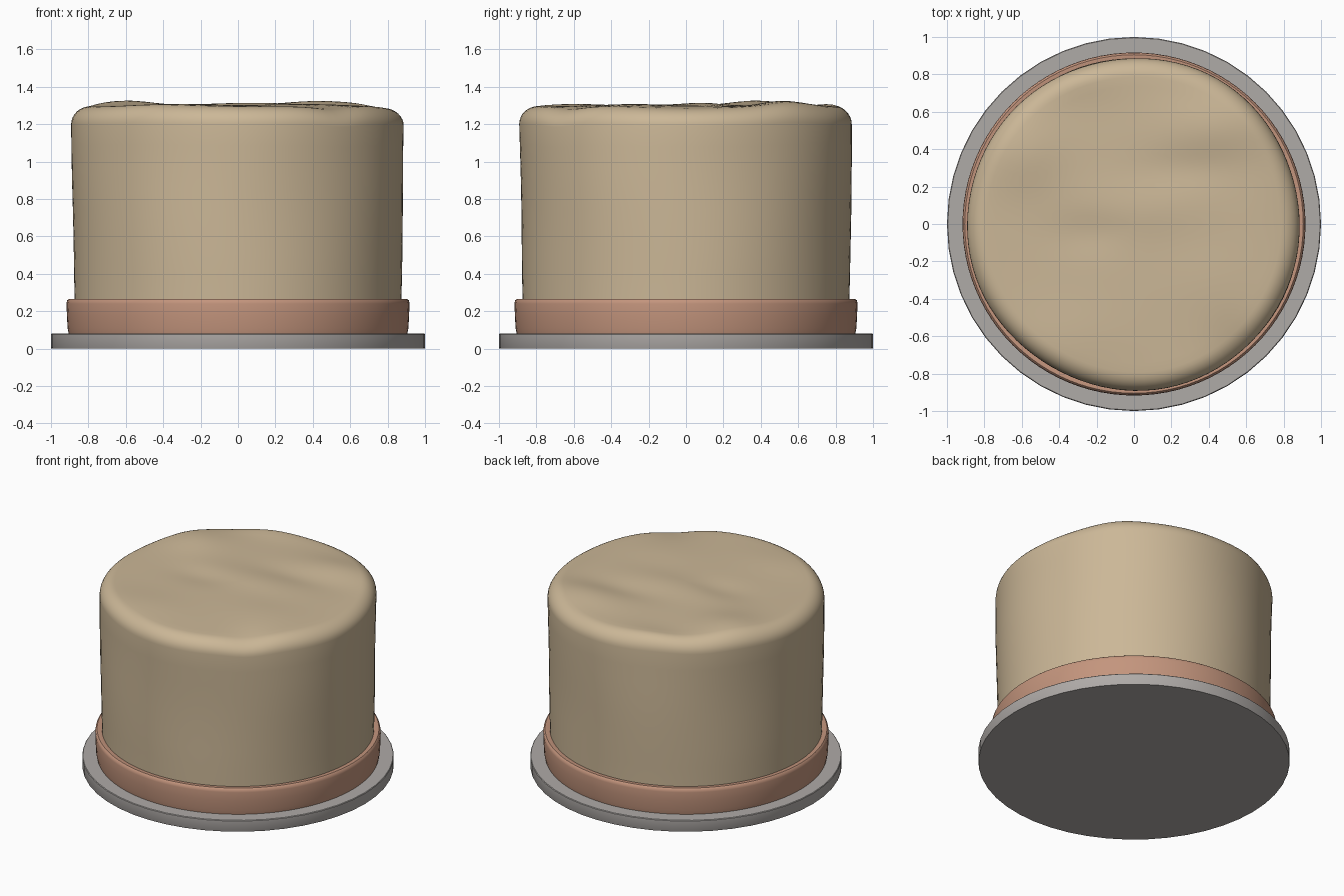
import bpy, bmesh, math

if "Cube" in bpy.data.objects:
    bpy.data.objects.remove(bpy.data.objects["Cube"])


def material(name, rgb):
    m = bpy.data.materials.new(name)
    m.diffuse_color = (*rgb, 1)
    m.use_nodes = True
    m.node_tree.nodes["Principled BSDF"].inputs["Base Color"].default_value = m.diffuse_color
    return m


TAN = material("tan_cover", (0.60, 0.475, 0.31))
CLAY = material("clay_band", (0.55, 0.30, 0.205))
GREY = material("grey_base", (0.43, 0.405, 0.39))


def lathe(name, profile, mat, sides, shape=None, closed=False):
    """Spin (radius, z) points round z; shape() may move each point."""
    bm = bmesh.new()
    rings = []
    for r, z in profile:
        ring = []
        count = 1 if r == 0 else sides
        for i in range(count):
            a = 2 * math.pi * i / sides
            p = (r * math.cos(a), r * math.sin(a), z)
            ring.append(bm.verts.new(shape(p) if shape else p))
        rings.append(ring)
    pairs = list(zip(rings, rings[1:]))
    if closed:
        pairs.append((rings[-1], rings[0]))
    for lo, hi in pairs:
        for i in range(sides):
            j = (i + 1) % sides
            if len(lo) == 1:
                bm.faces.new((lo[0], hi[j], hi[i]))
            elif len(hi) == 1:
                bm.faces.new((lo[i], lo[j], hi[0]))
            else:
                bm.faces.new((lo[i], lo[j], hi[j], hi[i]))
    bmesh.ops.recalc_face_normals(bm, faces=bm.faces)
    mesh = bpy.data.meshes.new(name)
    bm.to_mesh(mesh)
    bm.free()
    mesh.materials.append(mat)
    ob = bpy.data.objects.new(name, mesh)
    bpy.context.collection.objects.link(ob)
    bpy.ops.object.select_all(action='DESELECT')
    ob.select_set(True)
    bpy.context.view_layer.objects.active = ob
    bpy.ops.object.shade_smooth_by_angle(angle=math.radians(40))
    return ob


# Soft dents and bumps of the top: x, y, height, width x, width y
BUMPS = [(-0.60, 0.38, 0.030, 0.20, 0.20), (0.45, 0.52, 0.028, 0.28, 0.16),
         (-0.30, 0.80, 0.015, 0.25, 0.12), (0.05, 0.08, 0.012, 0.35, 0.14),
         (-0.25, -0.05, -0.012, 0.20, 0.12), (0.25, 0.30, -0.010, 0.25, 0.10),
         (-0.35, -0.62, 0.012, 0.30, 0.20), (0.55, -0.68, -0.020, 0.15, 0.15),
         (0.85, 0.0, -0.012, 0.12, 0.40), (0.40, -0.30, 0.008, 0.25, 0.20)]


def crumple(p):
    x, y, z = p
    a = math.atan2(y, x)
    up = max(0.0, min(1.0, (z - 0.9) / 0.38))
    side = max(0.0, min(1.0, (z - 0.3) / 0.6))
    k = 1 + side * (0.005 * math.sin(3 * a + 4 * z) + 0.003 * math.sin(5 * a - 3 * z))
    dz = sum(h * math.exp(-((x - bx) / sx) ** 2 - ((y - by) / sy) ** 2)
             for bx, by, h, sx, sy in BUMPS)
    return (x * k, y * k, z + dz * up)


# Base plate
lathe("base_plate", [(0, 0), (0.998, 0), (1.0, 0.004), (1.0, 0.076),
                     (0.996, 0.08), (0, 0.08)], GREY, 48)

# Band round the foot of the cover
lathe("foot_band", [(0.86, 0.08), (0.905, 0.08), (0.911, 0.11), (0.915, 0.18),
                    (0.917, 0.24), (0.914, 0.258), (0.905, 0.266),
                    (0.89, 0.266), (0.86, 0.26)], CLAY, 96, closed=True)

# Padded cover: straight wall, rounded shoulder, uneven top
profile = [(0, 0.085), (0.872, 0.085), (0.874, 0.28)]
profile += [(0.875 + 0.014 * t / 8, 0.28 + 0.92 * t / 8) for t in range(1, 9)]
profile += [(0.789 + 0.10 * math.cos(t * math.pi / 16), 1.20 + 0.095 * math.sin(t * math.pi / 16))
            for t in range(1, 9)]
profile += [(0.789 * (1 - t / 16), 1.295 + 0.008 * math.sin(t * math.pi / 32)) for t in range(1, 17)]
lathe("padded_cover", profile, TAN, 96, crumple)
